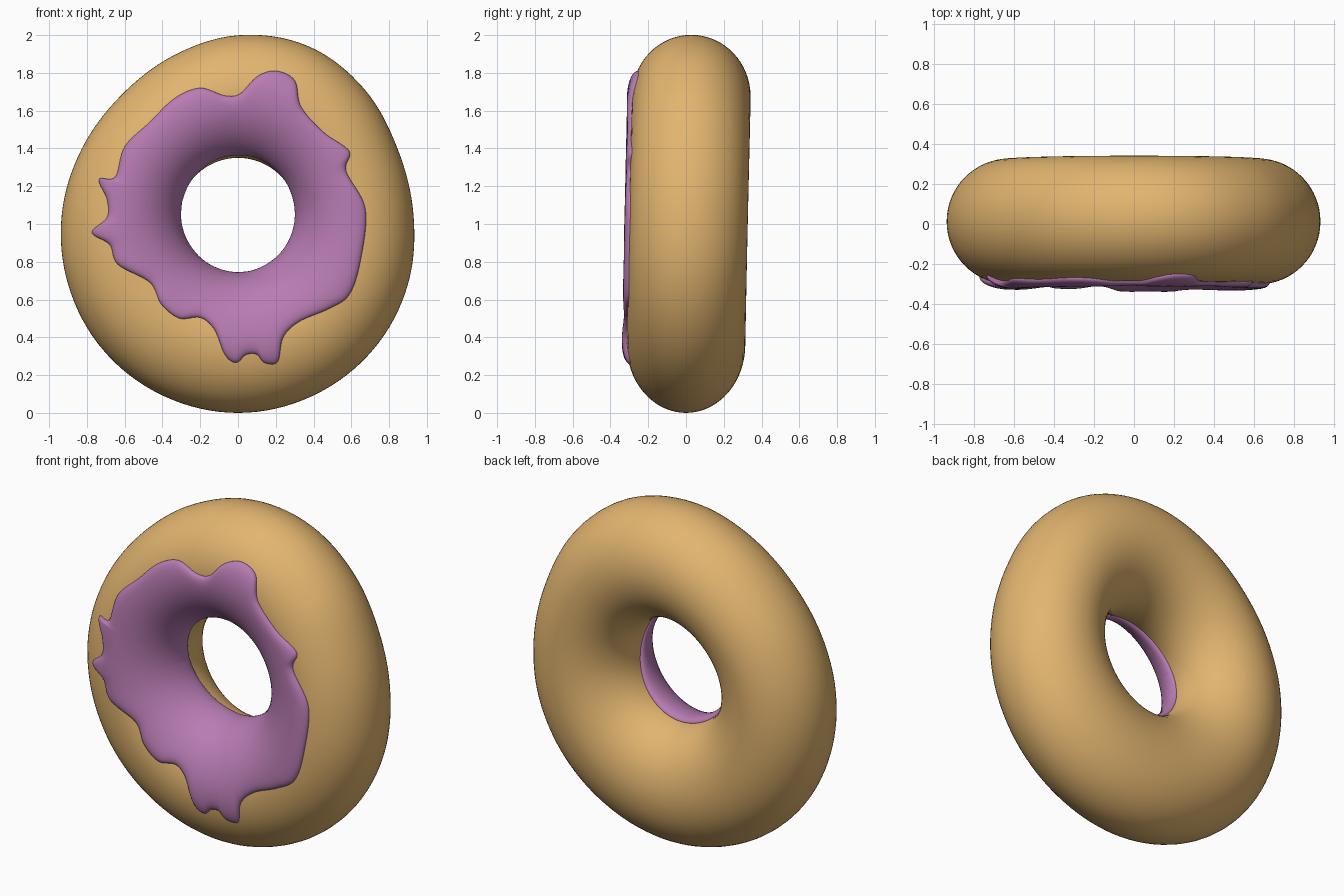
import bpy
from math import sin, cos, pi, atan2, hypot, acos, sqrt, radians

if "Cube" in bpy.data.objects:
    bpy.data.objects.remove(bpy.data.objects["Cube"])

HOLE_Z = 1.05
# dough outer radius around the hole centre, every 22.5 degrees
OUTER = [.929, .914, .943, .966, .949, .908, .884, .898,
         .933, .973, 1.012, 1.038, 1.05, 1.038, 1.012, .973]
# front outline of the icing (x, z), clockwise
DRIPS = [(-.20, 1.72), (-.07, 1.68), (.01, 1.69), (.10, 1.78), (.20, 1.81), (.30, 1.76),
         (.335, 1.62), (.455, 1.485), (.59, 1.385), (.573, 1.28), (.675, 1.08), (.65, .81),
         (.59, .626), (.48, .55), (.325, .483), (.24, .40), (.21, .27), (.14, .265),
         (.10, .308), (.045, .308), (-.01, .265), (-.07, .308), (-.125, .44), (-.20, .504),
         (-.31, .50), (-.405, .573), (-.467, .69), (-.636, .785), (-.68, .89), (-.773, .955),
         (-.694, 1.035), (-.694, 1.13), (-.736, 1.236), (-.65, 1.25), (-.60, 1.41),
         (-.467, 1.54), (-.335, 1.666)]


def catmull(vals, u):
    i, n = int(u // 1), len(vals)
    f = u - i
    a, b, c, d = (vals[(i + k) % n] for k in (-1, 0, 1, 2))
    return .5 * (2*b + (c - a)*f + (2*a - 5*b + 4*c - d)*f*f + (3*b - a - 3*c + d)*f**3)


def section(a):
    """Tube centre radius, radial half size and depth centre at angle a."""
    out = catmull(OUTER, (a % (2*pi)) / (pi/8))
    inner = .314 - .014 * sin(a)
    return (out + inner)/2, (out - inner)/2, .014 + .014*sin(a)


def dough_point(a, t, lift=0):
    """Point on the tube; t = 0 outside, 90 deg front, 180 deg in the hole."""
    rm, rr, cy = section(a)
    r = rm + (rr + lift)*cos(t)
    return (r*cos(a), cy - (.314 + lift)*sin(t), HOLE_Z + r*sin(a))


def ring_mesh(name, rings, color):
    n, m = len(rings), len(rings[0])
    verts = [p for ring in rings for p in ring]
    faces = [(i*m + j, i*m + (j+1) % m, (i+1) % n*m + (j+1) % m, (i+1) % n*m + j)
             for i in range(n) for j in range(m)]
    me = bpy.data.meshes.new(name)
    me.from_pydata(verts, [], faces)
    ob = bpy.data.objects.new(name, me)
    bpy.context.collection.objects.link(ob)
    mat = bpy.data.materials.new(name)
    mat.diffuse_color = color
    mat.use_nodes = True
    mat.node_tree.nodes["Principled BSDF"].inputs["Base Color"].default_value = mat.diffuse_color
    me.materials.append(mat)
    # consistent outward normals, smooth shading
    bpy.ops.object.select_all(action='DESELECT')
    bpy.context.view_layer.objects.active = ob
    ob.select_set(True)
    bpy.ops.object.mode_set(mode='EDIT')
    bpy.ops.mesh.select_all(action='SELECT')
    bpy.ops.mesh.normals_make_consistent(inside=False)
    bpy.ops.object.mode_set(mode='OBJECT')
    bpy.ops.object.shade_smooth()
    return ob


# Dough ring
ring_mesh("dough", [[dough_point(2*pi*i/128, 2*pi*j/64) for j in range(64)]
                    for i in range(128)], (.76, .46, .16, 1))

# Icing: a thick rounded skin from the dripping outline into the hole
rings, K, STEPS = [], 28, 8
xs, zs = zip(*DRIPS)
for i in range(len(DRIPS) * STEPS):
    x, z = catmull(xs, i/STEPS), catmull(zs, i/STEPS) - HOLE_Z
    a, r = atan2(z, x), hypot(x, z)
    rm, rr, cy = section(a)
    t0 = acos(max(-1, min(1, (r - rm)/rr)))
    t1 = radians(173 - 15*sin(a))
    top, under = [], []
    for k in range(K + 1):
        s = .5 - .5*cos(pi*k/K)
        t = t0 + (t1 - t0)*s
        top.append(dough_point(a, t, .028*sqrt(max(0, 1 - abs(2*s - 1)**9)) - .002))
        under.append(dough_point(a, t, -.004))
    rings.append(top + under[-2:0:-1])
ring_mesh("icing", rings, (.48, .2, .45, 1))
